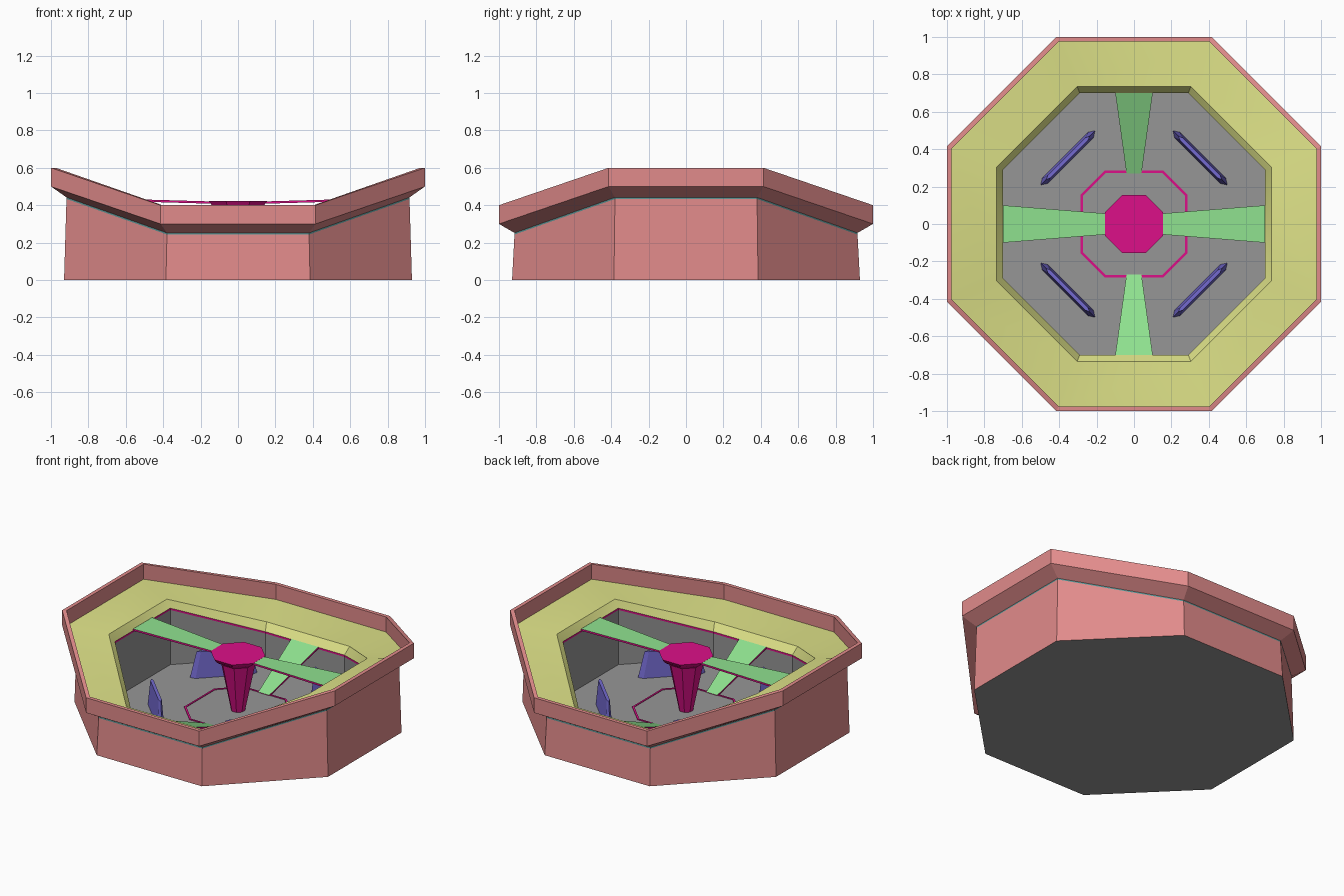
import bpy
import math

cube = bpy.data.objects.get("Cube")
if cube:
    bpy.data.objects.remove(cube, do_unlink=True)


def linear(v):
    v /= 255
    return v / 12.92 if v <= 0.04045 else ((v + 0.055) / 1.055) ** 2.4


def material(name, r, g, b):
    m = bpy.data.materials.new(name)
    colour = (linear(r), linear(g), linear(b), 1)
    m.diffuse_color = colour
    m.use_nodes = True
    m.node_tree.nodes["Principled BSDF"].inputs["Base Color"].default_value = colour
    return m


red = material("salmon red", 225, 139, 139)
yellow = material("pale yellow", 222, 226, 136)
grey = material("mid grey", 150, 150, 150)
green = material("light green", 143, 226, 143)
magenta = material("magenta", 220, 16, 136)
purple = material("soft purple", 116, 106, 208)
teal = material("dull teal", 95, 150, 150)

T = math.tan(math.pi / 8)


def make(name, verts, faces, *mats):
    mesh = bpy.data.meshes.new(name)
    mesh.from_pydata(verts, [], faces)
    for m in mats:
        mesh.materials.append(m)
    ob = bpy.data.objects.new(name, mesh)
    bpy.context.collection.objects.link(ob)
    return ob


def octagon(apothem, z_side, z_end, ratio=T):
    """Eight corners; those near +-x sit at z_side, those near +-y at z_end."""
    a, b = apothem, apothem * ratio
    pts = [(a, -b), (a, b), (b, a), (-b, a), (-a, b), (-a, -b), (-b, -a), (b, -a)]
    return [(x, y, z_side if abs(x) > abs(y) else z_end) for x, y in pts]


def shell(name, profile, mat, cap_start=False, cap_end=False, ratio=T):
    verts = [v for p in profile for v in octagon(*p, ratio)]
    n = len(profile)
    faces = []
    for k in range(n - 1):
        for i in range(8):
            j = (i + 1) % 8
            faces.append((k * 8 + i, k * 8 + j, k * 8 + 8 + j, k * 8 + 8 + i))
    if cap_start:
        faces.append(tuple(reversed(range(8))))
    if cap_end:
        faces.append(tuple(range(n * 8 - 8, n * 8)))
    return make(name, verts, faces, mat)


# Octagonal bowl, from the base outside, over the rim, to the floor inside
base_low, wall_top = (0.93, 0, 0), (0.917, 0.433, 0.243)
flare_low, flare_top = (0.917, 0.442, 0.252), (1, 0.5, 0.3)
rim_out, rim_in = (1, 0.6, 0.4), (0.975, 0.6, 0.4)
dish_out, dish_in = (0.975, 0.5, 0.3), (0.735, 0.47, 0.27)
lip_low, trim_low = (0.70, 0.425, 0.222), (0.70, 0.413, 0.21)
floor_edge = (0.70, 0.05, 0.05)

shell("base_plate", [base_low], grey, cap_start=True)
shell("outer_wall", [base_low, wall_top], red)
shell("wall_groove", [wall_top, flare_low], teal)
shell("rim", [flare_low, flare_top, rim_out, rim_in, dish_out], red)
dish = shell("sloped_dish", [dish_out, dish_in, lip_low], yellow)
shell("inner_trim", [lip_low, trim_low], magenta)
shell("inner_wall_and_floor", [trim_low, floor_edge], grey, cap_end=True)

bpy.context.view_layer.objects.active = dish
dish.select_set(True)
bpy.ops.object.shade_smooth_by_angle(angle=math.radians(30))
dish.select_set(False)

# Octagonal line on the floor
shell("floor_ring", [(0.285, 0.05, 0.05), (0.285, 0.054, 0.054),
                     (0.274, 0.054, 0.054), (0.274, 0.05, 0.05)], magenta, ratio=0.55)

# Central funnel pillar
shell("center_pillar", [(0.04, 0.05, 0.05), (0.1, 0.37, 0.37), (0.14, 0.4, 0.4),
                        (0.155, 0.422, 0.422)], magenta, cap_end=True)


# Tapered walkways: green top, magenta edges
def walkway(name, angle, outer, inner):
    c, s = round(math.cos(angle)), round(math.sin(angle))
    verts = []
    for drop in (0.012, 0):
        for (r, half, z), side in ((outer, -1), (outer, 1), (inner, 1), (inner, -1)):
            x, y = r, half * side
            verts.append((x * c - y * s, x * s + y * c, z - drop))
    sides = [(i, (i + 1) % 4, (i + 1) % 4 + 4, i + 4) for i in range(4)]
    ob = make(name, verts, [(4, 5, 6, 7), (3, 2, 1, 0)] + sides, green, magenta)
    for poly in ob.data.polygons:
        poly.material_index = 0 if poly.index == 0 else 1


for label, quarter in (("left", 0), ("right", 2)):
    walkway(label + "_bridge", quarter * math.pi / 2, (0.7, 0.1, 0.436), (0.14, 0.055, 0.42))
for label, quarter in (("back", 1), ("front", 3)):
    walkway(label + "_ramp", quarter * math.pi / 2, (0.7, 0.1, 0.225), (0.27, 0.04, 0.053))

# Upright deflector plates on the diagonals
for n, label in enumerate(("back_left", "back_right", "front_right", "front_left")):
    a = math.pi / 4 + n * math.pi / 2
    verts = []
    for z, length, depth in ((0.05, 0.205, 0.02), (0.22, 0.165, 0.01)):
        outline = [(depth, -0.85), (depth, 0.85), (0, 1), (-depth, 0.85), (-depth, -0.85), (0, -1)]
        for d, t in outline:
            r, u = 0.5 + d, t * length
            verts.append((r * math.cos(a) - u * math.sin(a), r * math.sin(a) + u * math.cos(a), z))
    faces = [(i, (i + 1) % 6, (i + 1) % 6 + 6, i + 6) for i in range(6)]
    faces += [tuple(range(6, 12)), tuple(reversed(range(6)))]
    make(label + "_deflector", verts, faces, purple)
